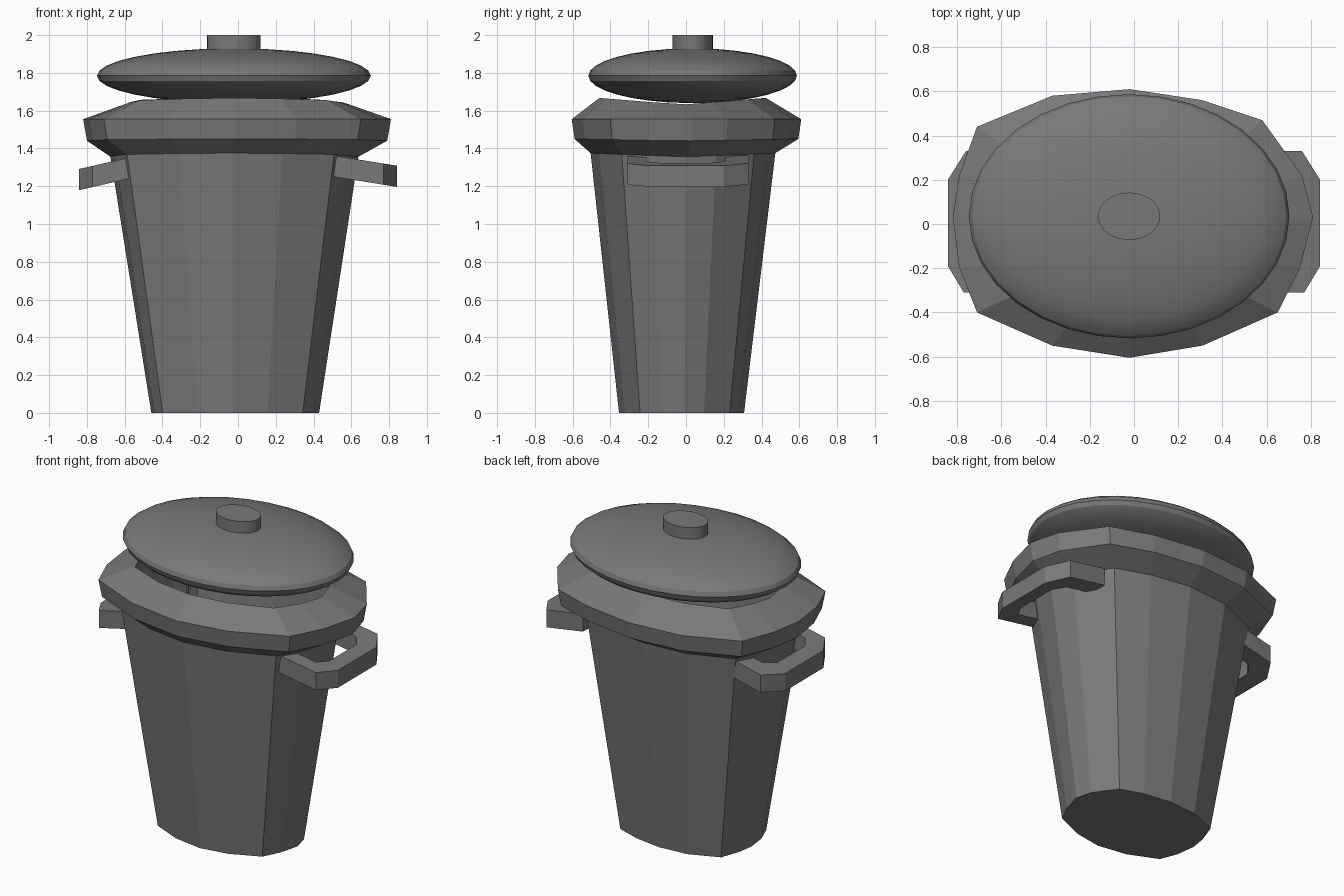
import bpy, bmesh, math

if "Cube" in bpy.data.objects:
    bpy.data.objects.remove(bpy.data.objects["Cube"])

grey = bpy.data.materials.new("dark grey")
grey.diffuse_color = (0.19, 0.19, 0.19, 1)
grey.use_nodes = True
grey.node_tree.nodes["Principled BSDF"].inputs["Base Color"].default_value = grey.diffuse_color


def finish(bm, name):
    bmesh.ops.recalc_face_normals(bm, faces=bm.faces)
    me = bpy.data.meshes.new(name)
    bm.to_mesh(me)
    bm.free()
    me.materials.append(grey)
    ob = bpy.data.objects.new(name, me)
    bpy.context.collection.objects.link(ob)
    return ob


def loft(name, rings, cap_start=True, cap_end=True):
    bm = bmesh.new()
    vr = [[bm.verts.new(p) for p in r] for r in rings]
    n = len(vr[0])
    for a, b in zip(vr, vr[1:]):
        for i in range(n):
            j = (i + 1) % n
            bm.faces.new((a[i], a[j], b[j], b[i]))
    if cap_start:
        bm.faces.new(vr[0][::-1])
    if cap_end:
        bm.faces.new(vr[-1])
    return finish(bm, name)


# Irregular 16-sided outline, scaled for every level of bin and rim
outline = [(.81, .03), (.76, .22), (.58, .47), (.31, .56), (-.02, .61), (-.37, .58),
           (-.71, .44), (-.79, .22), (-.82, .03), (-.79, -.2), (-.71, -.4), (-.37, -.55),
           (-.02, -.605), (.31, -.55), (.65, -.4), (.75, -.2)]


def ring(s, z, dx=0.0, dy=0.0, wave=0.0):
    return [(x * s + dx, y * s + dy, z + wave * abs(y) / .6) for x, y in outline]


# Tapered bin with flared rim and hollow inside
loft("bin_body", [
    ring(.545, 0, -.012, -.025),
    ring(.805, 1.355, -.015, -.018, .02),
    ring(.975, 1.44, 0, 0, .01),
    ring(1.0, 1.555),
    ring(.725, 1.632, 0, -.02, .035),
    ring(.70, 1.45, 0, -.02),
    ring(.50, .06, -.012, -.025)])


# Domed lid
def ellipse(rx, ry, z, n=32):
    return [(-.022 + rx * math.cos(2 * math.pi * i / n),
             .035 + ry * math.sin(2 * math.pi * i / n), z) for i in range(n)]


rings = []
for k in range(-8, 9):
    a = math.radians(k * 10.8)
    rings.append(ellipse(.725 * math.cos(a), .552 * math.cos(a), 1.785 + .145 * math.sin(a)))
lid = loft("lid", rings)
bpy.context.view_layer.objects.active = lid
lid.select_set(True)
bpy.ops.object.shade_smooth_by_angle(angle=math.radians(20))

# Lid knob
loft("lid_knob", [ellipse(.141, .107, 1.88), ellipse(.141, .107, 2.0)])

# Side handles: chamfered U loops sloping down outward
outer = [(.50, -.31), (.77, -.31), (.842, -.19), (.842, .2), (.76, .33), (.50, .33)]
inner = [(.50, -.21), (.70, -.21), (.745, -.14), (.745, .14), (.69, .21), (.50, .21)]
for side, name, drop, slope in ((1, "right_handle", 1.36, .16), (-1, "left_handle", 1.365, .23)):
    sections = []
    for o, i in zip(outer, inner):
        sec = []
        for (x, y), low in ((o, 0), (i, 0), (i, 1), (o, 1)):
            sec.append((side * x, y, drop - slope * (x - .52) - .112 * low))
        sections.append(sec)
    loft(name, sections)
